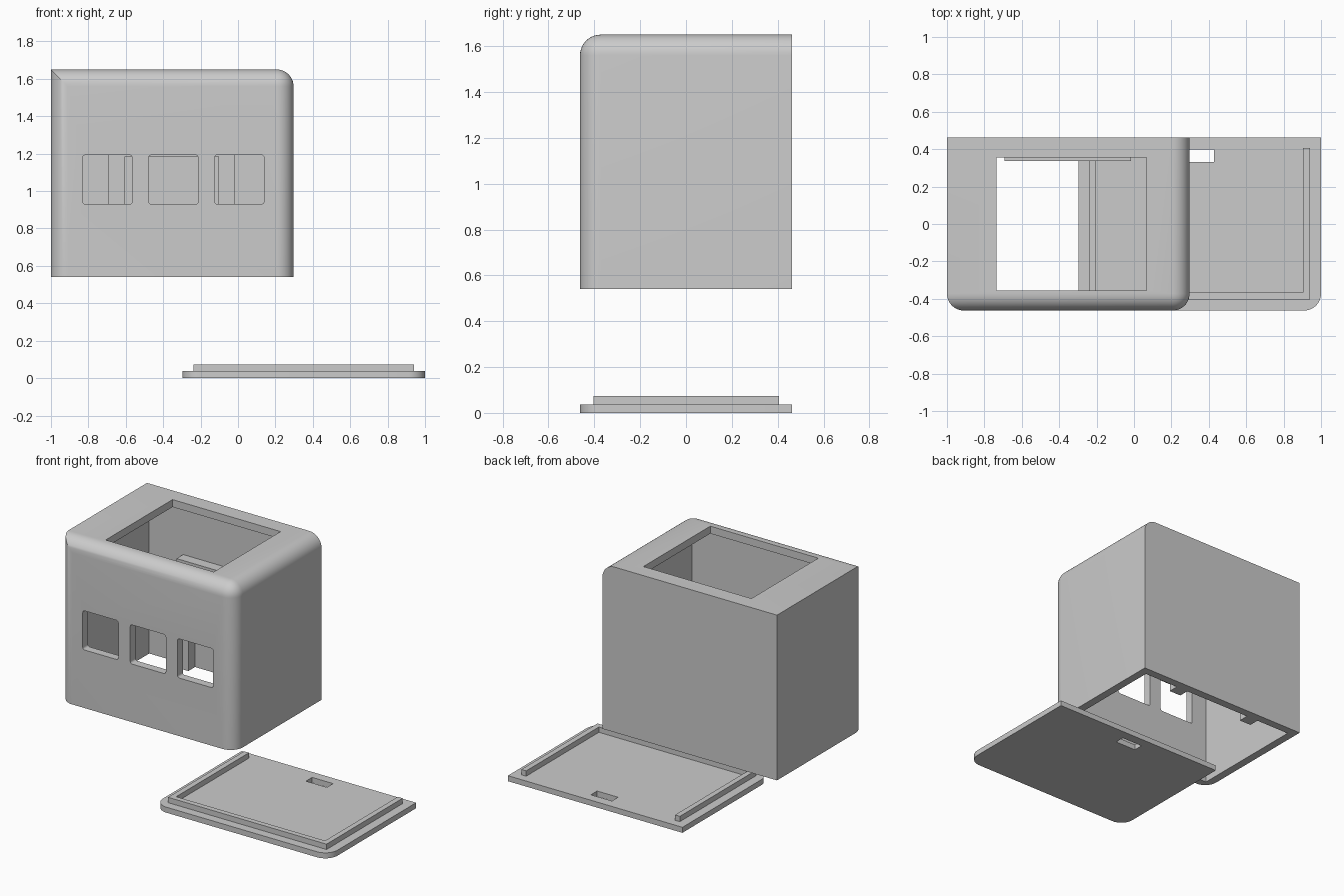
import bpy, bmesh, math
from mathutils import Vector

if "Cube" in bpy.data.objects:
    bpy.data.objects.remove(bpy.data.objects["Cube"])

Y = 0.4625      # half depth
R = 0.09        # outer rounding


def add_object(name, bm):
    bmesh.ops.recalc_face_normals(bm, faces=bm.faces)
    me = bpy.data.meshes.new(name)
    bm.to_mesh(me)
    bm.free()
    ob = bpy.data.objects.new(name, me)
    bpy.context.collection.objects.link(ob)
    return ob


def box(name, lo, hi, pick=None, radius=0, segments=10):
    """Box from corner to corner; edges accepted by pick(mid, direction) are rounded."""
    lo, hi = Vector(lo), Vector(hi)
    bm = bmesh.new()
    bmesh.ops.create_cube(bm, size=1)
    for v in bm.verts:
        v.co = Vector([(lo[i] + hi[i]) / 2 + v.co[i] * (hi[i] - lo[i]) for i in range(3)])
    if pick:
        chosen = []
        for e in bm.edges:
            a, b = e.verts[0].co, e.verts[1].co
            axis = max(range(3), key=lambda i: abs(a[i] - b[i]))
            if pick((a + b) / 2, axis):
                chosen.append(e)
        bmesh.ops.bevel(bm, geom=chosen, offset=radius, segments=segments,
                        profile=0.5, affect='EDGES', clamp_overlap=True)
    return add_object(name, bm)


def extrude(name, points, to3d, direction):
    """Solid from a flat outline."""
    bm = bmesh.new()
    face = bm.faces.new([bm.verts.new(to3d(a, b)) for a, b in points])
    new = bmesh.ops.extrude_face_region(bm, geom=[face])['geom']
    bmesh.ops.translate(bm, vec=direction,
                        verts=[g for g in new if isinstance(g, bmesh.types.BMVert)])
    return add_object(name, bm)


def cut(target, cutters):
    bpy.context.view_layer.objects.active = target
    for c in cutters:
        mod = target.modifiers.new("cut", 'BOOLEAN')
        mod.operation = 'DIFFERENCE'
        mod.solver = 'EXACT'
        mod.object = c
        bpy.ops.object.modifier_apply(modifier=mod.name)
        bpy.data.objects.remove(c)


def smooth(ob):
    bpy.ops.object.select_all(action='DESELECT')
    ob.select_set(True)
    bpy.context.view_layer.objects.active = ob
    bpy.ops.object.shade_smooth_by_angle(angle=math.radians(25))


# Case: front uprights, top front edge and top right edge are rounded
x0, x1, z0, z1 = -1.0, 0.297, 0.54, 1.65


def case_edges(mid, axis):
    front, top, right = mid.y < -Y + .01, mid.z > z1 - .01, mid.x > x1 - .01
    return (axis == 2 and front) or (axis == 0 and front and top) or (axis == 1 and top and right)


case = box("case", (x0, -Y, z0), (x1, Y, z1), case_edges, R)

# Cavity open at the bottom, top opening, three front windows
wall = 0.055
cutters = [
    box("cavity", (x0 + wall, -Y + wall, z0 - .2), (x1 - wall, Y - wall, z1 - .05)),
    box("top_opening", (-0.735, -0.355, 1.5), (0.068, 0.355, 1.8)),
]
for cx in (-0.698, -0.345, 0.007):
    cutters.append(box("window", (cx - .132, -.7, .93), (cx + .132, -.2, 1.193),
                       lambda mid, axis: axis == 1, 0.014, 4))
cut(case, cutters)
smooth(case)

# Bracket frame on the inside of the back wall
arch = [(-.693, z0), (-.605, z0), (-.605, 1.185), (-.105, 1.185),
        (-.105, z0), (-.017, z0), (-.017, 1.272), (-.693, 1.272)]
extrude("back_bracket", arch, lambda a, b: (a, 0.337, b), (0, Y - wall - 0.337, 0))

# Base plate with slot
b0, b1, bt = -0.297, 1.0, 0.037
plate = box("base_plate", (b0, -Y, 0), (b1, Y, bt),
            lambda mid, axis: axis == 2 and mid.y < 0, R)
cut(plate, [box("slot", (0.272, 0.332, -.1), (0.428, 0.398, .2))])
smooth(plate)

# U-shaped locating rim on the base plate
o0, o1, w = -0.238, 0.94, 0.036
rim = [(o0, .405), (o0, -.403), (o1, -.403), (o1, .405),
       (o1 - w, .405), (o1 - w, -.403 + w), (o0 + w, -.403 + w), (o0 + w, .405)]
extrude("base_rim", rim, lambda a, b: (a, b, bt), (0, 0, 0.036))
